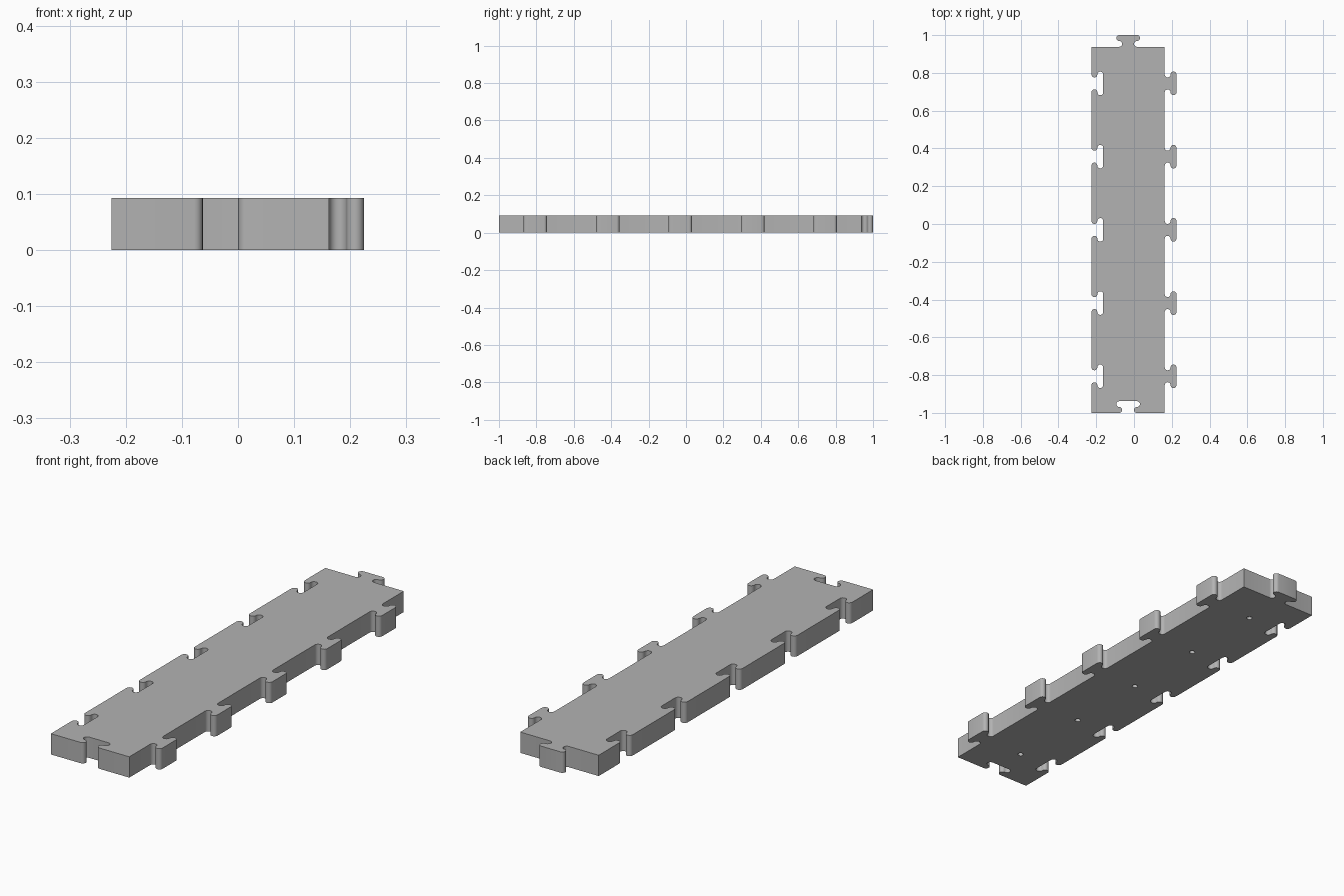
import bpy, bmesh
from math import sin, cos, pi
from mathutils import Vector

if "Cube" in bpy.data.objects:
    bpy.data.objects.remove(bpy.data.objects["Cube"])

TILES = 5
TILE = 0.3876                 # side of one square tile
HEIGHT = 0.093
R = 0.0155                    # radius of the connector rounds
HALF = 0.047                  # half spacing of the round centres
LENGTH = TILES * TILE
X0, Y0 = -0.225, -1.0
X1, Y1 = X0 + TILE, Y0 + LENGTH
STEPS = 10

grey = bpy.data.materials.new("plain grey")
grey.use_nodes = True
colour = (0.45, 0.45, 0.45, 1)
grey.diffuse_color = colour
grey.node_tree.nodes["Principled BSDF"].inputs["Base Color"].default_value = colour


def connector(base, out, along):
    """Necked tab: concave neck round, then convex head round, mirrored."""
    side = []
    for centre, sign in ((R, -1), (3 * R, 1)):
        for i in range(STEPS + 1):
            a = pi * i / STEPS
            side.append((centre - R * cos(a), HALF + sign * R * sin(a)))
    side.pop(STEPS)           # shared point between the rounds
    profile = [(d, -w) for d, w in side] + [(d, w) for d, w in reversed(side)]
    return [base + out * d + along * w for d, w in profile]


# Outline, counter-clockwise: sockets repeat the tab shape one tile over
X, Y = Vector((1, 0, 0)), Vector((0, 1, 0))
mid_x = (X0 + X1) / 2
mids_y = [Y0 + TILE * (i + 0.5) for i in range(TILES)]
outline = [Vector((X0, Y0, 0))]
outline += connector(Vector((mid_x, Y0, 0)), Y, X)
outline.append(Vector((X1, Y0, 0)))
for y in mids_y:
    outline += connector(Vector((X1, y, 0)), X, Y)
outline.append(Vector((X1, Y1, 0)))
outline += connector(Vector((mid_x, Y1, 0)), Y, -X)
outline.append(Vector((X0, Y1, 0)))
for y in reversed(mids_y):
    outline += connector(Vector((X0, y, 0)), X, -Y)

# Solid strip
bm = bmesh.new()
face = bm.faces.new([bm.verts.new(p) for p in outline])
top = bmesh.ops.extrude_face_region(bm, geom=[face])["geom"]
bmesh.ops.translate(bm, vec=(0, 0, HEIGHT),
                    verts=[v for v in top if isinstance(v, bmesh.types.BMVert)])
bmesh.ops.recalc_face_normals(bm, faces=bm.faces)
mesh = bpy.data.meshes.new("interlocking_strip")
bm.to_mesh(mesh)
bm.free()
mesh.materials.append(grey)
strip = bpy.data.objects.new("interlocking_strip", mesh)
bpy.context.collection.objects.link(strip)

# Blind pin holes in the underside, one per tile
bm = bmesh.new()
for y in mids_y:
    hole = bmesh.ops.create_cone(bm, cap_ends=True, segments=24,
                                 radius1=0.012, radius2=0.012, depth=0.1)
    bmesh.ops.translate(bm, verts=hole["verts"], vec=(mid_x, y, 0))
cutter_mesh = bpy.data.meshes.new("pin_hole_cutter")
bm.to_mesh(cutter_mesh)
bm.free()
cutter_mesh.materials.append(grey)
cutter = bpy.data.objects.new("pin_hole_cutter", cutter_mesh)
bpy.context.collection.objects.link(cutter)
cutter.hide_render = True

cut = strip.modifiers.new("pin_holes", 'BOOLEAN')
cut.operation = 'DIFFERENCE'
cut.solver = 'EXACT'
cut.object = cutter
bpy.ops.object.select_all(action='DESELECT')
strip.select_set(True)
bpy.context.view_layer.objects.active = strip
bpy.ops.object.modifier_apply(modifier=cut.name)
bpy.data.objects.remove(cutter)
bpy.ops.object.shade_smooth_by_angle(angle=pi / 6)
